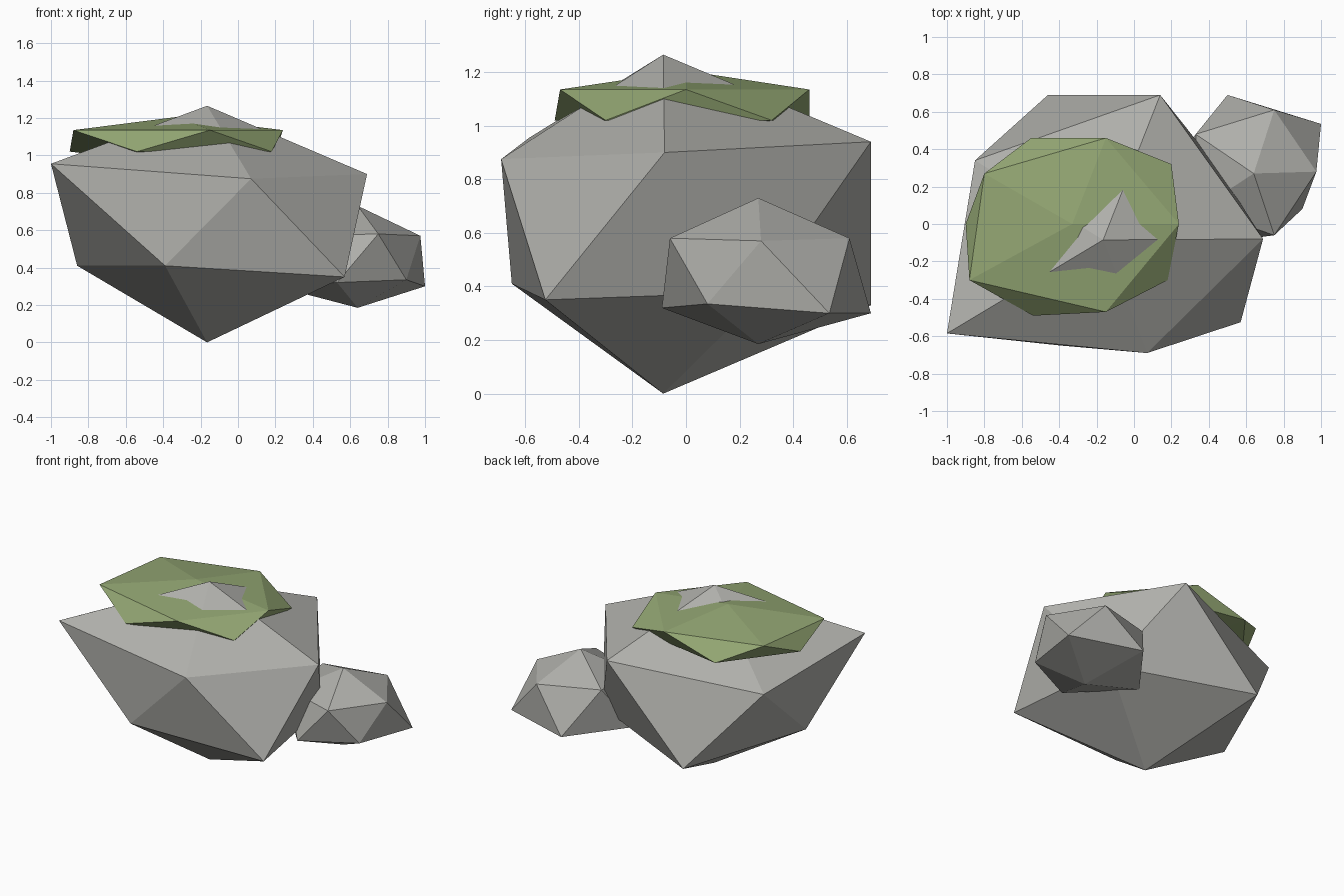
import bpy
import bmesh

# Remove the default object
default = bpy.data.objects.get("Cube")
if default:
    bpy.data.objects.remove(default, do_unlink=True)


def make_material(name, colour):
    material = bpy.data.materials.new(name)
    material.use_nodes = True
    material.diffuse_color = (*colour, 1)
    shader = next(n for n in material.node_tree.nodes if n.type == 'BSDF_PRINCIPLED')
    shader.inputs["Base Color"].default_value = (*colour, 1)
    shader.inputs["Roughness"].default_value = 0.9
    return material


def boulder(name, material, bottom, lower, upper, top):
    """Twenty-sided stone: two staggered rings closed by a point at each end."""
    bm = bmesh.new()
    base, peak = bm.verts.new(bottom), bm.verts.new(top)
    low = [bm.verts.new(p) for p in lower]
    high = [bm.verts.new(p) for p in upper]
    count = len(low)
    for i in range(count):
        j = (i + 1) % count
        bm.faces.new((base, low[j], low[i]))
        bm.faces.new((low[i], low[j], high[i]))
        bm.faces.new((low[j], high[j], high[i]))
        bm.faces.new((high[i], high[j], peak))
    bmesh.ops.recalc_face_normals(bm, faces=bm.faces)
    mesh = bpy.data.meshes.new(name)
    bm.to_mesh(mesh)
    bm.free()
    mesh.materials.append(material)
    obj = bpy.data.objects.new(name, mesh)
    bpy.context.collection.objects.link(obj)
    return obj


def at_height(points, z):
    return [(x, y, z) for x, y in points]


stone = make_material("stone_grey", (0.43, 0.43, 0.405))
moss = make_material("moss_green", (0.29, 0.38, 0.17))

# Large main stone
boulder("large_rock", stone,
        bottom=(-0.165, -0.085, 0),
        lower=[(0.57, -0.525, 0.35), (0.45, 0.3, 0.38), (-0.46, 0.69, 0.33),
               (-0.86, -0.12, 0.41), (-0.39, -0.65, 0.41)],
        upper=[(0.69, -0.08, 0.9), (0.14, 0.69, 0.94), (-0.85, 0.34, 0.83),
               (-1, -0.585, 0.955), (0.07, -0.69, 0.875)],
        top=(-0.165, -0.085, 1.265))

# Small stone leaning on the side
boulder("small_rock", stone,
        bottom=(0.64, 0.27, 0.185),
        lower=[(0.9, 0.08, 0.335), (1, 0.535, 0.3), (0.5, 0.69, 0.3),
               (0.2, 0.29, 0.3), (0.53, -0.09, 0.32)],
        upper=[(0.975, 0.28, 0.57), (0.75, 0.61, 0.58), (0.33, 0.48, 0.6),
               (0.35, 0.08, 0.57), (0.75, -0.06, 0.58)],
        top=(0.64, 0.27, 0.73))

# Flat moss cap, with the peak of the large stone poking through
boulder("moss_cap", moss,
        bottom=(-0.33, 0, 0.95),
        lower=at_height([(0.18, -0.3), (0.2, 0.32), (-0.55, 0.46),
                         (-0.9, 0), (-0.54, -0.49)], 1.02),
        upper=at_height([(0.24, 0), (-0.15, 0.46), (-0.8, 0.27),
                         (-0.88, -0.3), (-0.15, -0.47)], 1.135),
        top=(-0.33, 0, 1.205))
